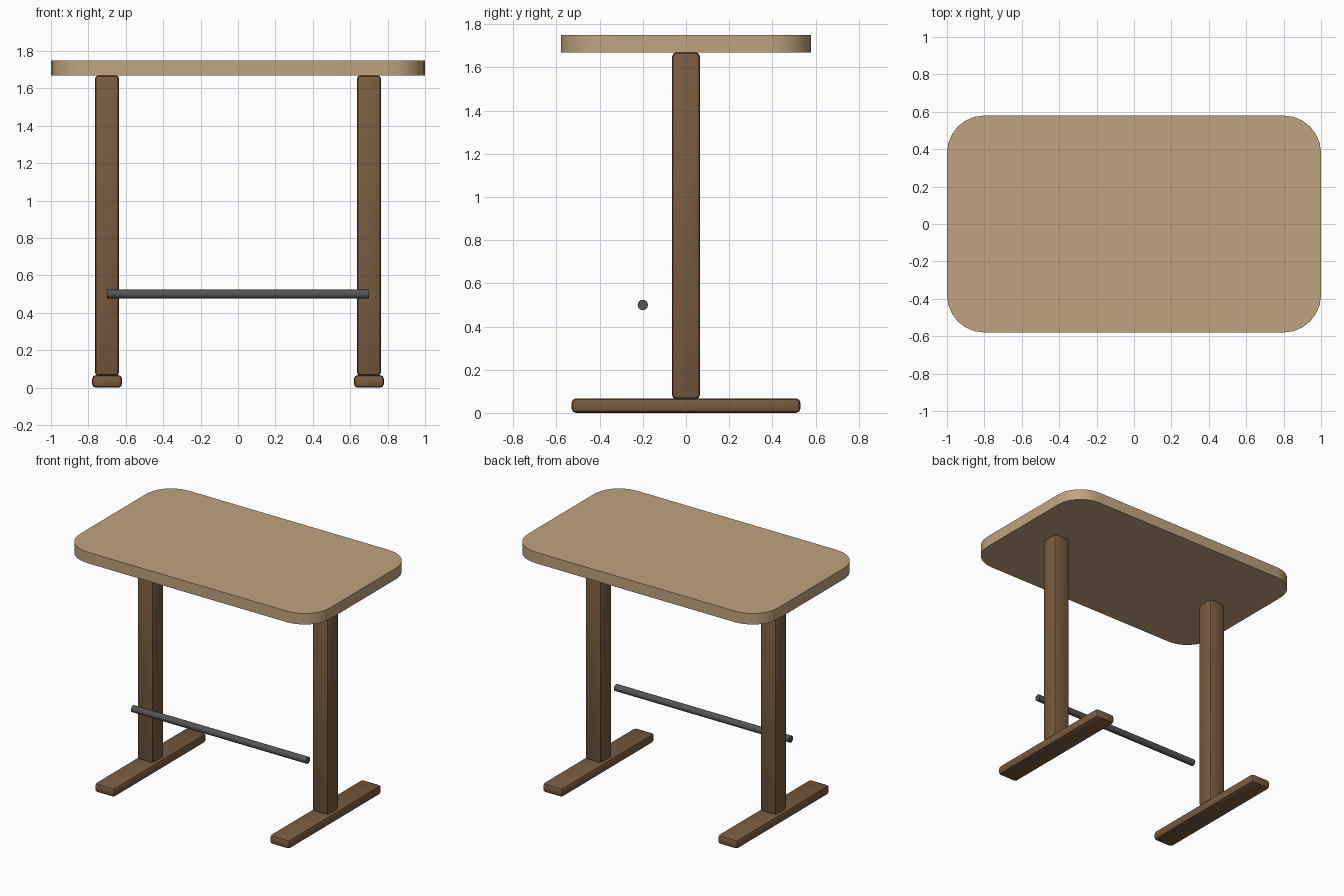
import bpy, bmesh, math

if "Cube" in bpy.data.objects:
    bpy.data.objects.remove(bpy.data.objects["Cube"])


def finish(name, bm, mat, smooth=30):
    mesh = bpy.data.meshes.new(name)
    bmesh.ops.recalc_face_normals(bm, faces=bm.faces)
    bm.to_mesh(mesh)
    bm.free()
    obj = bpy.data.objects.new(name, mesh)
    bpy.context.collection.objects.link(obj)
    mesh.materials.append(mat)
    bpy.context.view_layer.objects.active = obj
    obj.select_set(True)
    bpy.ops.object.shade_smooth_by_angle(angle=math.radians(smooth))
    obj.select_set(False)
    return obj


def material(name, color):
    mat = bpy.data.materials.new(name)
    mat.diffuse_color = (*color, 1)
    mat.use_nodes = True
    mat.node_tree.nodes["Principled BSDF"].inputs["Base Color"].default_value = mat.diffuse_color
    return mat


def box(name, center, size, bevel, mat):
    bm = bmesh.new()
    bmesh.ops.create_cube(bm, size=1)
    for v in bm.verts:
        v.co = [c + s * p for c, s, p in zip(center, size, v.co)]
    bmesh.ops.bevel(bm, geom=bm.edges[:], offset=bevel, segments=2,
                    profile=0.5, affect='EDGES')
    return finish(name, bm, mat)


light_wood = material("light_wood", (0.53, 0.37, 0.21))
dark_wood = material("dark_wood", (0.19, 0.105, 0.05))
metal = material("dark_metal", (0.09, 0.09, 0.095))

# Rounded rectangular table top
HX, HY, R, N = 1.0, 0.58, 0.2, 6
Z0, Z1 = 1.67, 1.75
bm = bmesh.new()
outline = []
for i, (sx, sy) in enumerate([(1, 1), (-1, 1), (-1, -1), (1, -1)]):
    for k in range(N + 1):
        a = math.pi / 2 * (i + k / N)
        outline.append(bm.verts.new((sx * (HX - R) + R * math.cos(a),
                                     sy * (HY - R) + R * math.sin(a), Z0)))
base = bm.faces.new(outline)
ext = bmesh.ops.extrude_face_region(bm, geom=[base], use_keep_orig=True)
for v in ext["geom"]:
    if isinstance(v, bmesh.types.BMVert):
        v.co.z = Z1
finish("table_top", bm, light_wood)

# Post and foot on each side
for side, s in (("left", -1), ("right", 1)):
    box(side + "_post", (0.7 * s, 0, 0.867), (0.13, 0.13, 1.606), 0.02, dark_wood)
    box(side + "_foot", (0.7 * s, 0, 0.0335), (0.16, 1.06, 0.067), 0.02, dark_wood)

# Foot rail running in front of the posts
bm = bmesh.new()
bmesh.ops.create_cone(bm, cap_ends=True, segments=16, radius1=0.024,
                      radius2=0.024, depth=1.4)
for v in bm.verts:
    x, y, z = v.co
    v.co = (z, y - 0.2, x + 0.5)
finish("foot_rail", bm, metal)
